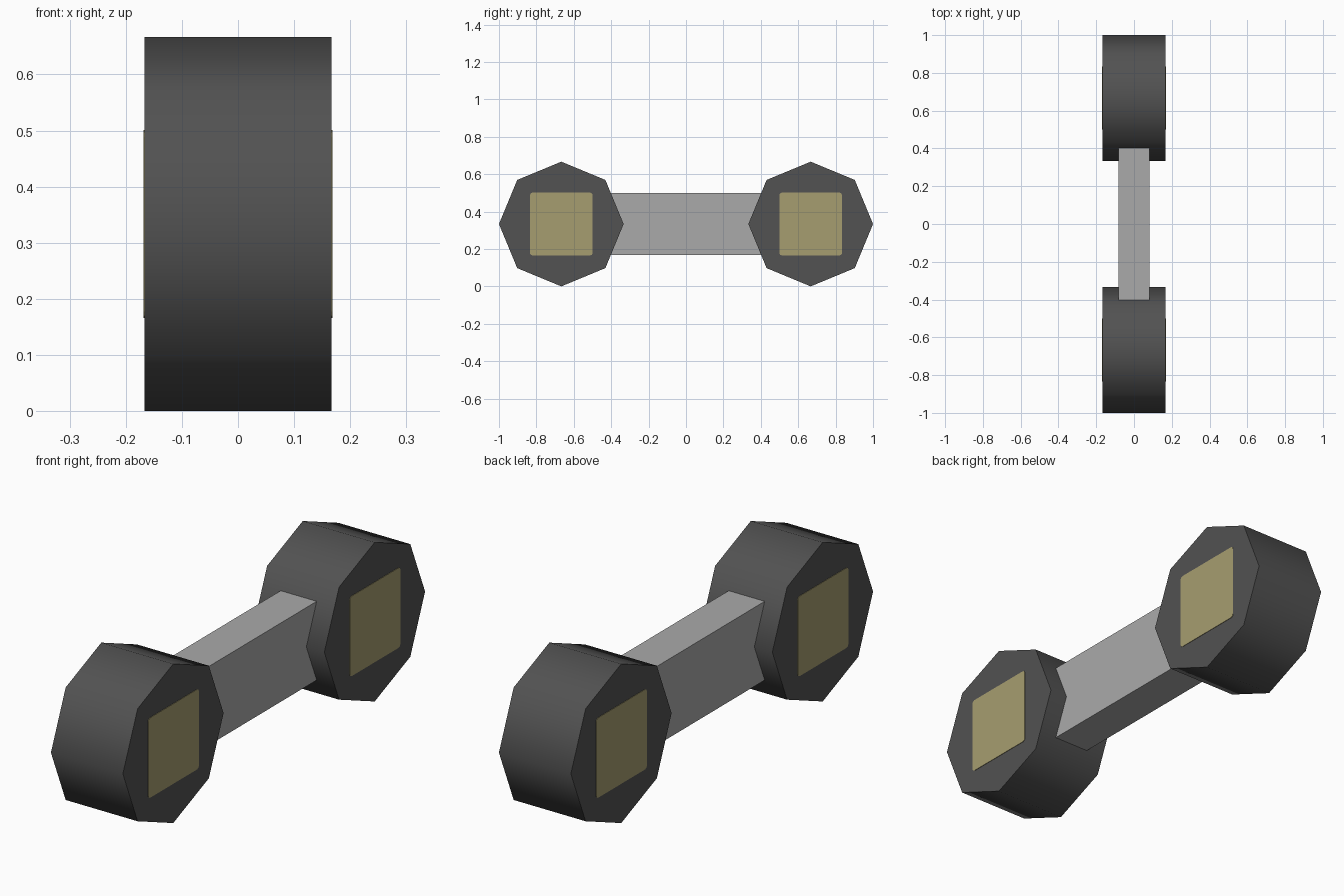
import bpy, bmesh, math
from mathutils import Matrix

if "Cube" in bpy.data.objects:
    bpy.data.objects.remove(bpy.data.objects["Cube"])


def material(name, rgb):
    m = bpy.data.materials.new(name)
    m.diffuse_color = (*rgb, 1)
    m.use_nodes = True
    m.node_tree.nodes["Principled BSDF"].inputs["Base Color"].default_value = m.diffuse_color
    return m


rubber = material("dark rubber", (0.084, 0.084, 0.084))
steel = material("grey steel", (0.40, 0.40, 0.40))
tan = material("tan panel", (0.38, 0.337, 0.162))

R, Y, Z, HALF = 1 / 3, 2 / 3, 1 / 3, 1 / 6


def add_object(name, bm, mat):
    mesh = bpy.data.meshes.new(name)
    bm.to_mesh(mesh)
    bm.free()
    mesh.materials.append(mat)
    ob = bpy.data.objects.new(name, mesh)
    bpy.context.collection.objects.link(ob)
    return ob


def box(name, size, loc, mat, corner=0.0):
    bm = bmesh.new()
    bmesh.ops.create_cube(bm, size=1, matrix=Matrix.Translation(loc) @ Matrix.Diagonal((*size, 1)))
    if corner:  # round the edges running along x
        edges = [e for e in bm.edges if abs(e.verts[0].co.x - e.verts[1].co.x) > 1e-5]
        bmesh.ops.bevel(bm, geom=edges, offset=corner, segments=2, profile=0.5, affect='EDGES')
    return add_object(name, bm, mat)


# handle bar, ending just inside the weights
box("handle_bar", (1 / 6, 0.86, 0.33), (0, 0, Z), steel)

for side, label in ((-1, "front"), (1, "back")):
    # octagonal weight with its axis along x and a corner on top
    bm = bmesh.new()
    bmesh.ops.create_cone(bm, cap_ends=True, segments=8, radius1=R, radius2=R, depth=2 * HALF,
                          matrix=Matrix.Translation((0, side * Y, Z)) @ Matrix.Rotation(math.pi / 2, 4, 'Y'))
    # smooth rim, flat end caps with crisp edges
    for f in bm.faces:
        f.smooth = abs(f.normal.x) < 0.5
    for e in bm.edges:
        e.smooth = all(f.smooth for f in e.link_faces)
    add_object(label + "_weight", bm, rubber)

    # square painted panel on each end cap
    for sx, end in ((-1, "left"), (1, "right")):
        box(f"{label}_{end}_panel", (0.004, 0.335, 0.335), (sx * HALF, side * Y, Z), tan, 0.012)
